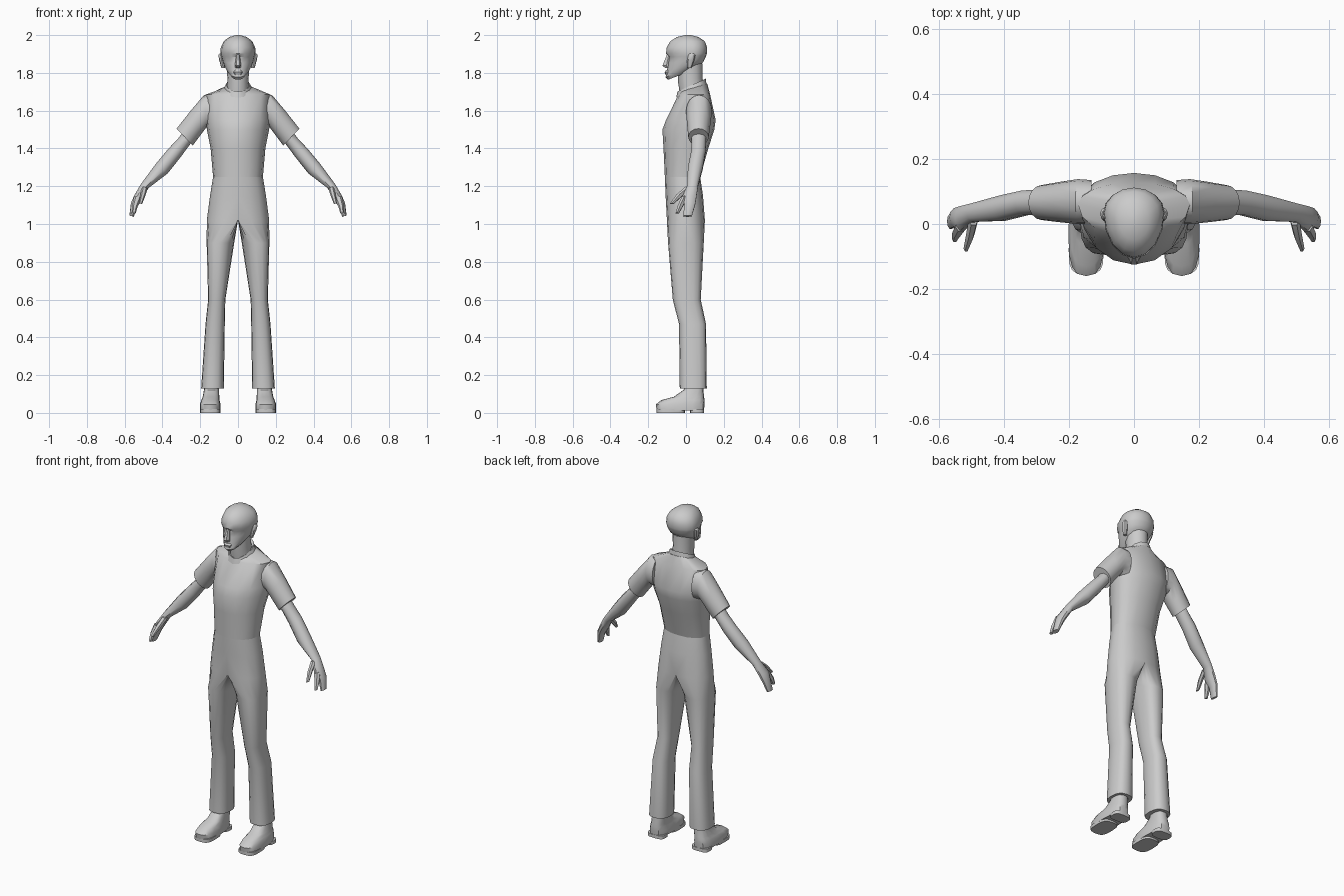
import bpy, bmesh, math
from mathutils import Vector


def ring(a, b, yf, yb, ym=None, mid=0.5, tilt=0.0, p=1.0, n=16):
    """Closed section: a and b are its (x, z) ends, yf/yb its front and back."""
    a, b = Vector((a[0], 0, a[1])), Vector((b[0], 0, b[1]))
    c = b.lerp(a, mid)
    ym = (yf + yb) / 2 if ym is None else ym
    pts = []
    for i in range(n):
        t = 2 * math.pi * i / n
        co, si = round(math.cos(t), 6), round(math.sin(t), 6)
        co, si = math.copysign(abs(co) ** p, co), math.copysign(abs(si) ** p, si)
        v = c + (a - c) * co if co > 0 else c + (c - b) * co
        v.y = ym + (yb - ym) * si if si > 0 else ym + (ym - yf) * si
        v.z += tilt * v.y
        pts.append(v)
    return pts


def flat(z, hw, yf, yb, ym=None, cx=0.0, **kw):
    """Horizontal section centred on cx with half width hw."""
    return ring((cx + hw, z), (cx - hw, z), yf, yb, ym, **kw)


def loft(name, rings, mirror=False, caps=(True, True), angle=40):
    bm = bmesh.new()
    rows = [[bm.verts.new(v) for v in r] for r in rings]
    n = len(rows[0])
    for lo, hi in zip(rows, rows[1:]):
        for i in range(n):
            quad = [lo[i], lo[(i + 1) % n], hi[(i + 1) % n], hi[i]]
            if mirror and all(abs(v.co.x) < 1e-5 for v in quad):
                continue
            bm.faces.new(quad)
    if caps[0]:
        bm.faces.new(rows[0][::-1])
    if caps[1]:
        bm.faces.new(rows[-1])
    bmesh.ops.delete(bm, geom=[v for v in bm.verts if not v.link_faces], context='VERTS')
    bmesh.ops.recalc_face_normals(bm, faces=bm.faces)
    me = bpy.data.meshes.new(name)
    bm.to_mesh(me)
    bm.free()
    ob = bpy.data.objects.new(name, me)
    bpy.context.collection.objects.link(ob)
    bpy.ops.object.select_all(action='DESELECT')
    ob.select_set(True)
    bpy.context.view_layer.objects.active = ob
    bpy.ops.object.shade_smooth_by_angle(angle=math.radians(angle))
    if mirror:
        ob.modifiers.new("mirror", 'MIRROR')
    return ob


# Shirt body
loft("shirt", [
    flat(1.25, 0.132, -0.112, 0.075, 0.0, p=0.9),
    flat(1.40, 0.145, -0.119, 0.118, 0.02, p=0.95),
    flat(1.50, 0.165, -0.125, 0.150, 0.05),
    flat(1.55, 0.170, -0.106, 0.157, 0.06),
    flat(1.685, 0.172, -0.040, 0.128, 0.06),
    flat(1.71, 0.070, -0.033, 0.112, 0.04, tilt=0.3)], caps=(False, True))

# Short sleeves
loft("sleeve", [
    ring((0.13, 1.685), (0.13, 1.50), 0.0, 0.135),
    ring((0.18, 1.683), (0.165, 1.515), 0.0, 0.138),
    ring((0.25, 1.60), (0.20, 1.468), 0.005, 0.130),
    ring((0.325, 1.505), (0.24, 1.415), 0.012, 0.120)], mirror=True)

# Slanted collar
loft("collar", [
    flat(1.692, 0.078, -0.052, 0.108, 0.04, tilt=0.45, n=12),
    flat(1.722, 0.064, -0.045, 0.105, 0.04, tilt=0.45, n=12),
    flat(1.715, 0.055, -0.035, 0.092, 0.04, tilt=0.45, n=12)], caps=(False, False))

# Trousers: D-shaped hip sections that separate into a leg
hips = [(1.25, 0.132, -0.112, 0.075, 0.0), (1.15, 0.148, -0.108, 0.09, 0.0),
        (1.02, 0.165, -0.101, 0.10, 0.0)]
legs = [(0.90, 0.02, 0.166, -0.095, 0.094), (0.60, 0.067, 0.158, -0.070, 0.078),
        (0.47, 0.070, 0.172, -0.037, 0.106), (0.13, 0.075, 0.195, -0.033, 0.110)]
loft("trousers",
     [ring((w, z), (0, z), yf, yb, ym, mid=0, p=0.9) for z, w, yf, yb, ym in hips] +
     [ring((xo, z), (xi, z), yf, yb, p=0.8) for z, xi, xo, yf, yb in legs],
     mirror=True, caps=(False, True))

# Shoes with separate sole and heel pads
loft("shoe", [
    flat(0.012, 0.054, -0.155, 0.095, cx=0.147, p=0.7),
    flat(0.045, 0.055, -0.160, 0.098, cx=0.147, p=0.7),
    flat(0.068, 0.048, -0.130, 0.098, cx=0.146, p=0.7),
    flat(0.085, 0.044, -0.065, 0.096, cx=0.143, p=0.75),
    flat(0.122, 0.040, -0.012, 0.092, cx=0.140, p=0.8),
    flat(0.160, 0.038, -0.008, 0.090, cx=0.138, p=0.8)], mirror=True)
for name, yf, yb in (("sole_pad", -0.155, -0.005), ("heel_pad", 0.022, 0.096)):
    loft(name, [flat(z, 0.054, yf, yb, cx=0.147, p=0.6) for z in (0.0, 0.02)], mirror=True)

# Bare arms running into the palm and grouped fingers
loft("arm", [
    ring((0.285, 1.495), (0.23, 1.45), 0.025, 0.11, n=10),
    ring((0.315, 1.455), (0.255, 1.42), 0.027, 0.108, n=10),
    ring((0.367, 1.40), (0.303, 1.355), 0.025, 0.105, n=10),
    ring((0.434, 1.32), (0.372, 1.268), 0.008, 0.090, n=10),
    ring((0.515, 1.21), (0.474, 1.19), 0.005, 0.065, n=10),
    ring((0.550, 1.15), (0.506, 1.135), -0.022, 0.057, n=10),
    ring((0.567, 1.11), (0.530, 1.095), -0.010, 0.050, n=10),
    ring((0.575, 1.045), (0.552, 1.038), -0.016, 0.032, n=10)], mirror=True)

# Index finger and thumb
loft("index_finger", [
    ring((0.550, 1.15), (0.512, 1.135), -0.024, 0.010, n=6),
    ring((0.560, 1.10), (0.532, 1.09), -0.046, -0.014, n=6),
    ring((0.560, 1.06), (0.542, 1.055), -0.056, -0.036, n=6)], mirror=True)
loft("thumb", [
    ring((0.508, 1.20), (0.478, 1.19), -0.006, 0.040, n=6),
    ring((0.516, 1.16), (0.490, 1.15), -0.052, -0.010, n=6),
    ring((0.524, 1.11), (0.508, 1.105), -0.086, -0.064, n=6)], mirror=True)

# Neck
loft("neck", [
    flat(1.68, 0.060, -0.030, 0.092, tilt=0.3, n=12),
    flat(1.76, 0.056, -0.042, 0.088, tilt=0.2, n=12),
    flat(1.85, 0.060, -0.045, 0.088, n=12)])

# Head: tilted jaw, cheeks, recessed eye line, brow and skull
loft("head", [
    flat(1.800, 0.036, -0.095, 0.040, tilt=0.38),
    flat(1.818, 0.058, -0.108, 0.082, 0.0, tilt=0.38),
    flat(1.836, 0.074, -0.101, 0.092, 0.02, tilt=0.25),
    flat(1.862, 0.084, -0.096, 0.100, 0.03, tilt=0.12),
    flat(1.888, 0.091, -0.090, 0.108, 0.035, tilt=0.05),
    flat(1.903, 0.094, -0.106, 0.111, 0.035),
    flat(1.935, 0.091, -0.102, 0.112, 0.035),
    flat(1.967, 0.076, -0.084, 0.100, 0.03),
    flat(1.990, 0.046, -0.048, 0.066),
    flat(2.000, 0.012, -0.005, 0.025)])

# Nose, lips and ears
loft("nose", [
    flat(1.898, 0.009, -0.102, -0.080, n=6),
    flat(1.838, 0.017, -0.128, -0.080, n=6),
    flat(1.826, 0.014, -0.112, -0.080, n=6)])
loft("lips", [
    flat(1.814, 0.018, -0.106, -0.08, n=8),
    flat(1.804, 0.024, -0.113, -0.08, n=8),
    flat(1.790, 0.020, -0.108, -0.08, n=8)])
loft("ear", [
    flat(1.825, 0.010, 0.008, 0.028, cx=0.078, n=8),
    flat(1.865, 0.012, 0.006, 0.044, cx=0.087, n=8),
    flat(1.893, 0.012, 0.012, 0.050, cx=0.092, n=8),
    flat(1.903, 0.007, 0.020, 0.042, cx=0.091, n=8)], mirror=True)
